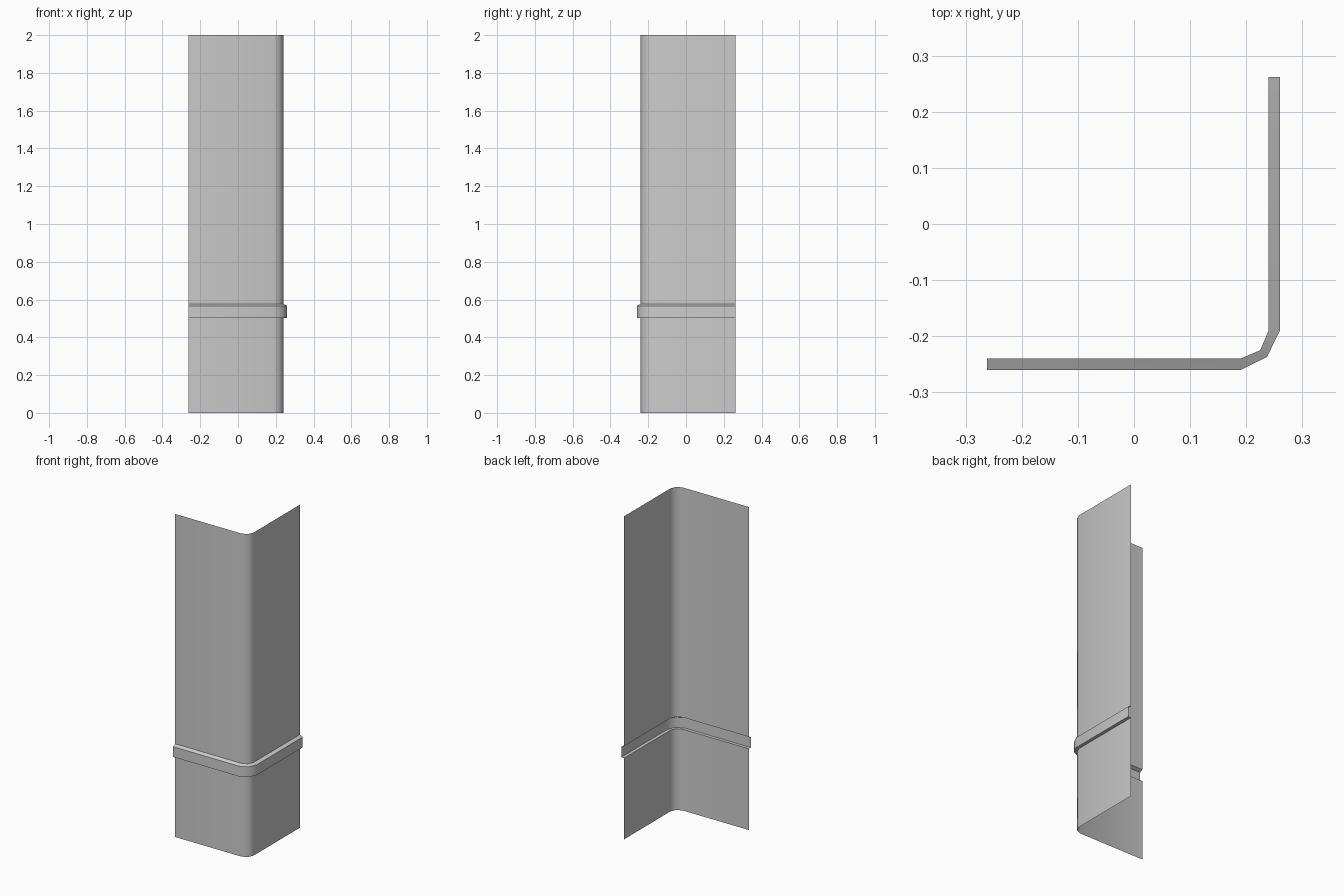
import bpy
import bmesh
import math
from mathutils import Vector

cube = bpy.data.objects.get("Cube")
if cube:
    bpy.data.objects.remove(cube, do_unlink=True)

# Single grey finish
grey = bpy.data.materials.new("plain grey")
grey.use_nodes = True
colour = (0.6, 0.6, 0.6, 1)
grey.diffuse_color = colour
grey.node_tree.nodes["Principled BSDF"].inputs["Base Color"].default_value = colour

# Plan of the corner: wall point and outward direction of the moulding
plan = [
    ((-0.262, -0.24), (0, -1)),
    ((0.19, -0.24), (0, -1)),
    ((0.225, -0.225), (0.6, -0.6)),
    ((0.24, -0.19), (1, 0)),
    ((0.24, 0.262), (1, 0)),
]

# Wall profile: outward offset and height, with the raised band low down
profile = [(0, 0), (0, 0.503), (0.02, 0.503), (0.02, 0.567), (0, 0.577), (0, 2)]

# Sweep the profile along the plan as one thin open sheet
bm = bmesh.new()
columns = []
for point, outward in plan:
    column = []
    for offset, height in profile:
        xy = Vector(point) + Vector(outward) * offset
        column.append(bm.verts.new((xy.x, xy.y, height)))
    columns.append(column)

for a, b in zip(columns, columns[1:]):
    for i in range(len(profile) - 1):
        bm.faces.new((a[i], b[i], b[i + 1], a[i + 1]))

mesh = bpy.data.meshes.new("corner_wall_panel")
bm.to_mesh(mesh)
bm.free()
mesh.materials.append(grey)
panel = bpy.data.objects.new("corner_wall_panel", mesh)
bpy.context.collection.objects.link(panel)

# Round the corner in shading, keep the band edges crisp
bpy.ops.object.select_all(action="DESELECT")
panel.select_set(True)
bpy.context.view_layer.objects.active = panel
bpy.ops.object.shade_smooth_by_angle(angle=math.radians(50))
